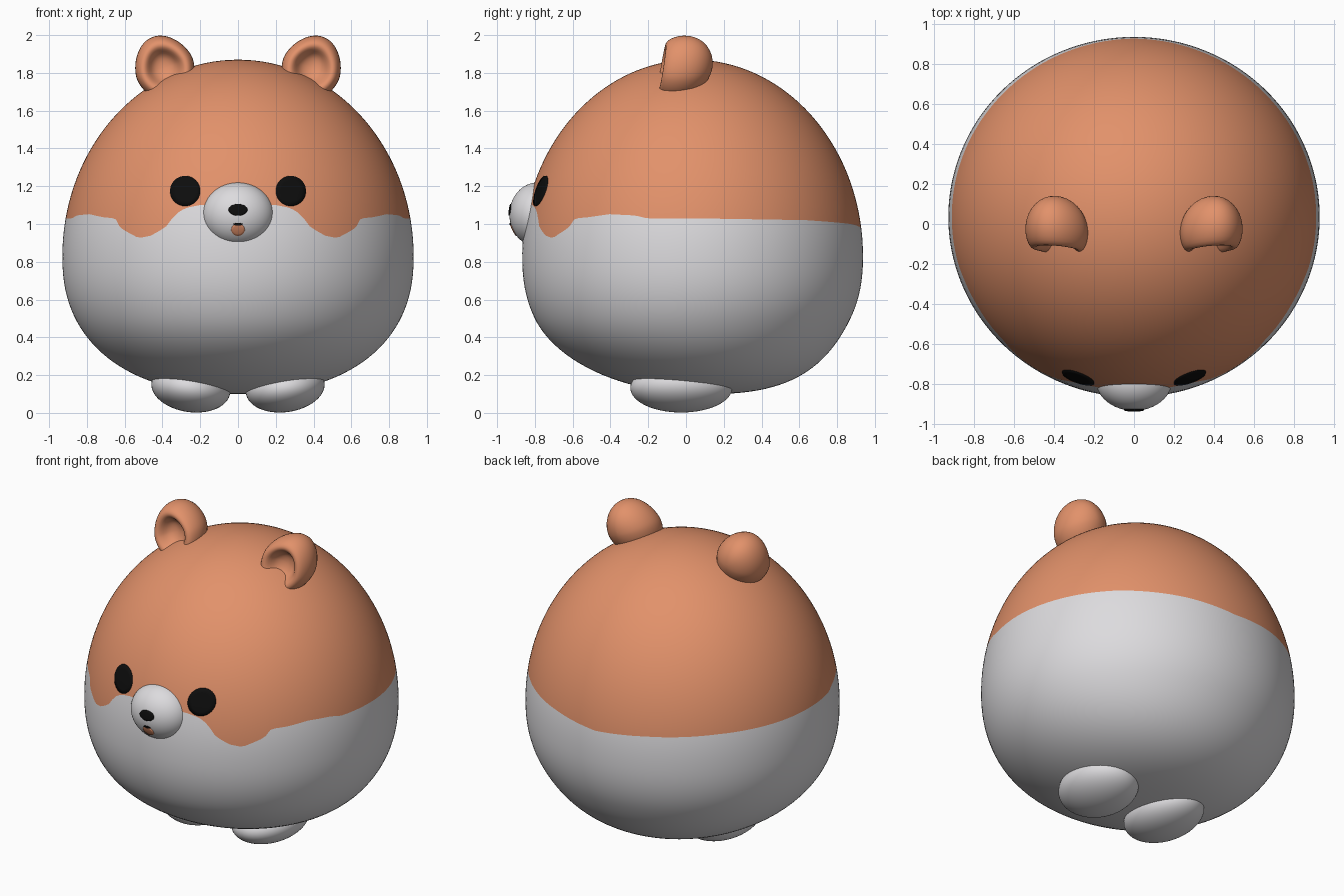
import bpy, bmesh, math
from mathutils import Matrix, Vector

if "Cube" in bpy.data.objects:
    bpy.data.objects.remove(bpy.data.objects["Cube"])


def material(name, rgb):
    m = bpy.data.materials.new(name)
    m.diffuse_color = (*rgb, 1)
    m.use_nodes = True
    m.node_tree.nodes["Principled BSDF"].inputs["Base Color"].default_value = m.diffuse_color
    return m


ORANGE = material("warm orange", (0.76, 0.285, 0.145))
WHITE = material("soft white", (0.72, 0.71, 0.73))
BLACK = material("black", (0.004, 0.004, 0.004))


def finish(bm, name, mats):
    bmesh.ops.recalc_face_normals(bm, faces=bm.faces)
    for f in bm.faces:
        f.smooth = True
    mesh = bpy.data.meshes.new(name)
    bm.to_mesh(mesh)
    bm.free()
    for m in mats:
        mesh.materials.append(m)
    ob = bpy.data.objects.new(name, mesh)
    bpy.context.collection.objects.link(ob)
    return ob


def skin(bm, rings, close=True):
    """Join consecutive closed rings of vertices, return faces row by row."""
    rows = []
    for lo, hi in zip(rings, rings[1:]):
        n = len(lo)
        rows.append([bm.faces.new((lo[i], lo[(i + 1) % n], hi[(i + 1) % n], hi[i]))
                     for i in range(n)])
    return rows


# ---- Body: egg shape with a scalloped colour border ----
MID, UP, DOWN, RAD = 0.83, 1.04, 0.73, 0.93


def centre_y(z):
    return 0.035 + 0.09 * max(0.0, (0.5 - z) / 0.4) ** 2


def body_point(psi, a):
    e = 1.0 if psi >= 0 else 2 / 2.3
    r = RAD * max(math.cos(psi), 0) ** e
    z = MID + UP * math.sin(psi) if psi >= 0 else MID - DOWN * (-math.sin(psi)) ** e
    return Vector((r * math.sin(a), centre_y(z) - 0.97 * r * math.cos(a), z))


# border height against degrees away from the front
BORDER = [(0, 1.11), (13, 1.10), (18, 1.085), (21.5, 1.05), (25, 0.975), (27, 0.965),
          (29.3, 0.94), (34.5, 0.925), (39, 0.955), (42.7, 0.98), (45.3, 1.03),
          (51, 1.035), (60, 1.052), (70, 1.045), (74, 1.03), (90, 1.03), (133, 1.02),
          (160, 1.0), (180, 0.975)]


def border_z(a):
    d = math.degrees(a) % 360
    d = min(d, 360 - d)
    for (d0, z0), (d1, z1) in zip(BORDER, BORDER[1:]):
        if d <= d1:
            return z0 + (z1 - z0) * (d - d0) / (d1 - d0)
    return BORDER[-1][1]


def make_body(cols=192, low=36, high=32):
    bm = bmesh.new()
    rings = []
    for j in range(low + high + 1):
        ring = []
        for i in range(cols):
            a = 2 * math.pi * i / cols
            pb = math.asin((border_z(a) - MID) / UP)
            if j <= low:
                t = j / low
                psi = -math.pi / 2 + 0.01 + (pb + math.pi / 2 - 0.01) * t
            else:
                psi = pb + (math.pi / 2 - 0.01 - pb) * (j - low) / high
            ring.append(bm.verts.new(body_point(psi, a)))
        rings.append(ring)
    rows = skin(bm, rings)
    for j, row in enumerate(rows):
        for f in row:
            f.material_index = 0 if j < low else 1
    bm.faces.new(rings[0])
    bm.faces.new(rings[-1]).material_index = 1
    finish(bm, "body", [WHITE, ORANGE])


make_body()


# ---- Ellipsoid parts ----
def ellipsoid(name, loc, radii, mat, tilt_y=0.0):
    bm = bmesh.new()
    bmesh.ops.create_uvsphere(bm, u_segments=48, v_segments=32, radius=1)
    bm.transform(Matrix.Translation(loc) @ Matrix.Rotation(tilt_y, 4, 'Y')
                 @ Matrix.Diagonal((*radii, 1)))
    return finish(bm, name, [mat])


MUZ, MUZ_R = Vector((0, -0.785, 1.05)), Vector((0.19, 0.15, 0.17))
ellipsoid("muzzle", MUZ, MUZ_R, WHITE)


# ---- Painted details: thin patches laid on a surface ----
def body_front(x, z):
    r = RAD * math.sqrt(1 - ((z - MID) / UP) ** 2)
    return centre_y(z) - 0.97 * math.sqrt(r * r - x * x)


def muzzle_front(x, z):
    q = 1 - (x / MUZ_R.x) ** 2 - ((z - MUZ.z) / MUZ_R.z) ** 2
    return MUZ.y - MUZ_R.y * math.sqrt(max(q, 0))


def patch(name, surface, x, z, rx, rz, mat, lift=0.005):
    bm = bmesh.new()
    n, rings = 40, []
    steps = [(0.02, lift), (0.35, lift), (0.7, lift), (1, lift), (1, -0.005)]
    for k, up in steps:
        ring = []
        for i in range(n):
            t = 2 * math.pi * i / n
            px, pz = x + k * rx * math.cos(t), z + k * rz * math.sin(t)
            ring.append(bm.verts.new((px, surface(px, pz) - up, pz)))
        rings.append(ring)
    skin(bm, rings)
    bm.faces.new(rings[0])
    finish(bm, name, [mat])


patch("nose", muzzle_front, 0, 1.075, 0.05, 0.031, BLACK)
patch("mouth", muzzle_front, 0, 0.969, 0.036, 0.032, ORANGE, 0.004)
patch("mouth_line", muzzle_front, 0, 0.999, 0.024, 0.007, BLACK, 0.006)


# ---- Ears: cupped lathe, hollow at the front ----
EAR = [(0.01, 0.145), (0.06, 0.135), (0.11, 0.10), (0.145, 0.05), (0.16, -0.01),
       (0.158, -0.06), (0.143, -0.105), (0.122, -0.125), (0.10, -0.12), (0.082, -0.095),
       (0.062, -0.06), (0.03, -0.045), (0.005, -0.042)]


def make_ear(name, side):
    bm = bmesh.new()
    n, rings = 40, []
    tilt = Matrix.Rotation(side * math.radians(22), 4, 'Y')
    for r, y in EAR:
        ring = []
        for i in range(n):
            t = 2 * math.pi * i / n
            h = math.sin(t)
            w = 1.0 - 0.12 * max(h, 0)      # narrower towards the tip
            p = Vector((r * math.cos(t) * w, y + 0.18 * r * h, r * h * 1.1))
            ring.append(bm.verts.new(tilt @ p + Vector((side * 0.39, -0.005, 1.828))))
        rings.append(ring)
    skin(bm, rings)
    bm.faces.new(rings[0])
    bm.faces.new(rings[-1])
    ob = finish(bm, name, [ORANGE])
    sub = ob.modifiers.new("smooth", 'SUBSURF')
    sub.levels = sub.render_levels = 1


# ---- Paired parts ----
for label, s in (("left", -1), ("right", 1)):
    make_ear(label + "_ear", s)
    patch(label + "_eye", body_front, s * 0.28, 1.175, 0.08, 0.08, BLACK)
    ellipsoid(label + "_foot", (s * 0.25, -0.025, 0.132), (0.21, 0.27, 0.128), WHITE,
              tilt_y=-s * math.radians(8))
